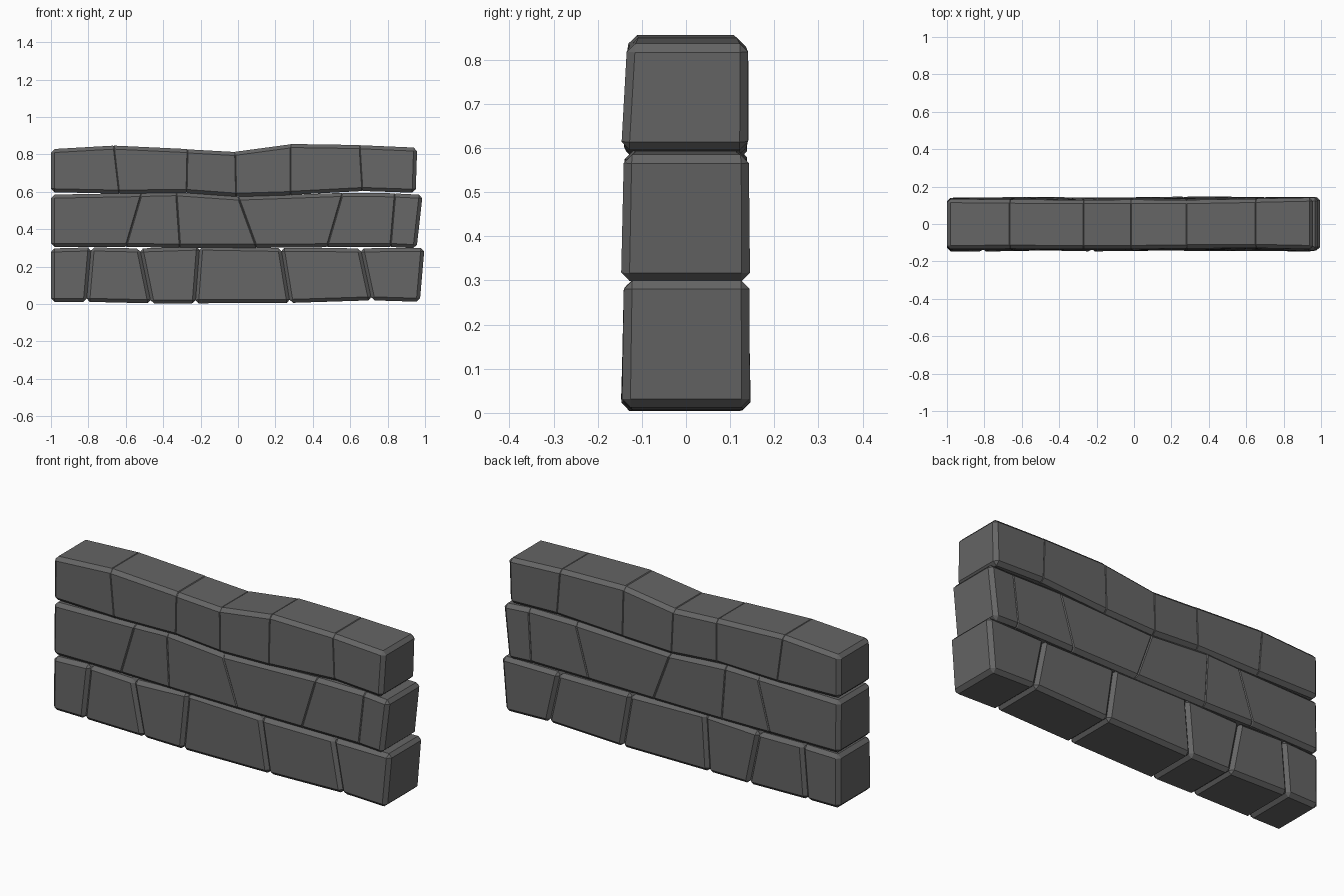
import bpy, random

if "Cube" in bpy.data.objects:
    bpy.data.objects.remove(bpy.data.objects["Cube"])

random.seed(4)
CHAMFER = 0.019

# Each joint: x at top, x at bottom, z at top, z at bottom
COURSES = {
    "bottom": [(-1.0, -1.0, .297, .012), (-.785, -.81, .303, .012), (-.525, -.465, .297, .004),
               (-.205, -.228, .308, .004), (.23, .278, .30, .006), (.655, .715, .298, .02),
               (.997, .972, .30, .012)],
    "middle": [(-1.0, -1.0, .585, .306), (-.515, -.60, .594, .306), (-.33, -.31, .599, .301),
               (-.0, .10, .574, .301), (.56, .475, .595, .304), (.84, .815, .592, .306),
               (.987, .955, .584, .298)],
    "top": [(-1.0, -1.0, .828, .598), (-.665, -.635, .848, .590), (-.27, -.275, .828, .595),
            (-.015, -.01, .812, .573), (.28, .28, .856, .583), (.65, .665, .850, .605),
            (.958, .95, .836, .595)],
}
# half gap between stones: bottom joints just meet, upper ones press into each other
GAPS = {"bottom": -.002, "middle": -.015, "top": -.016}
# half depth at top and at bottom of each course
DEPTH = {"bottom": (.138, .144), "middle": (.134, .142), "top": (.132, .138)}

# Dark grey stone
STONE = bpy.data.materials.new("dark_stone")
STONE.diffuse_color = (.13, .13, .13, 1)
STONE.use_nodes = True
STONE.node_tree.nodes["Principled BSDF"].inputs["Base Color"].default_value = STONE.diffuse_color


def section(joint, depth):
    """Four corners of the wall's cross-section at a joint."""
    xt, xb, zt, zb = joint
    dt, db = depth
    j = lambda: random.uniform(-.005, .005)
    return [(xb, -db + j(), zb), (xb, db + j(), zb), (xt, dt + j(), zt), (xt, -dt + j(), zt)]


def stone(name, left, right, gap_l, gap_r):
    verts = [(x + gap_l, y, z) for x, y, z in left] + [(x - gap_r, y, z) for x, y, z in right]
    faces = [(0, 3, 2, 1), (4, 5, 6, 7), (0, 4, 7, 3), (1, 2, 6, 5), (3, 7, 6, 2), (0, 1, 5, 4)]
    mesh = bpy.data.meshes.new(name)
    mesh.from_pydata(verts, [], faces)
    mesh.materials.append(STONE)
    ob = bpy.data.objects.new(name, mesh)
    bpy.context.collection.objects.link(ob)
    mod = ob.modifiers.new("chamfer", 'BEVEL')
    mod.width = CHAMFER
    mod.segments = 1
    mod.limit_method = 'NONE'


# Lay the stones course by course
for course, joints in COURSES.items():
    sections = [section(j, DEPTH[course]) for j in joints]
    # slight flare at the right-hand end of the wall
    sections[-1] = [(x, y * 1.035, z) for x, y, z in sections[-1]]
    last = len(sections) - 2
    gap = GAPS[course]
    for i in range(last + 1):
        stone(f"{course}_course_stone_{i + 1}", sections[i], sections[i + 1],
              0 if i == 0 else gap, 0 if i == last else gap)
